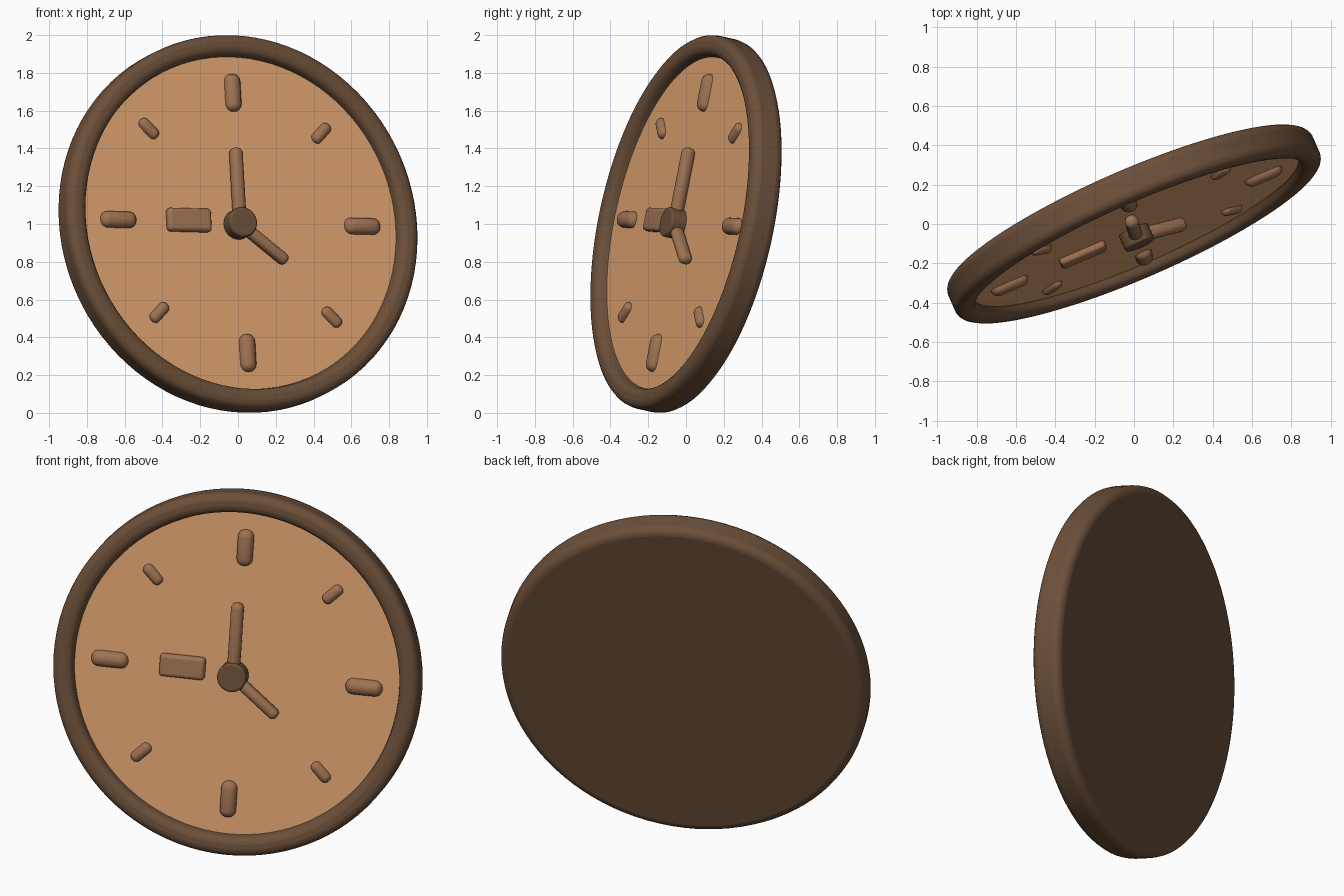
import bpy, bmesh, math
from mathutils import Matrix, Vector

if "Cube" in bpy.data.objects:
    bpy.data.objects.remove(bpy.data.objects["Cube"])

# Clock frame: local x = 3 o'clock, y = 12 o'clock, z = out of the dial
U = Vector((0.918, 0.395, -0.025)).normalized()
N = U.cross(Vector((-0.057, 0.192, 0.980))).normalized()
V = N.cross(U)
FRAME = Matrix.Translation((0, 0, 1)) @ Matrix((U, V, N)).transposed().to_4x4()


def material(name, rgb):
    m = bpy.data.materials.new(name)
    m.diffuse_color = (*rgb, 1)
    m.use_nodes = True
    m.node_tree.nodes["Principled BSDF"].inputs["Base Color"].default_value = m.diffuse_color
    return m


WOOD = material("dark_wood", (0.15, 0.08, 0.042))
DIAL = material("dial_tan", (0.72, 0.36, 0.16))
MARK = material("mark_brown", (0.35, 0.17, 0.085))


def add(name, bm, mat, local=Matrix(), bevel=0, segments=4):
    bmesh.ops.recalc_face_normals(bm, faces=bm.faces)
    me = bpy.data.meshes.new(name)
    bm.to_mesh(me)
    bm.free()
    me.materials.append(mat)
    ob = bpy.data.objects.new(name, me)
    bpy.context.collection.objects.link(ob)
    ob.matrix_world = FRAME @ local
    if bevel:
        b = ob.modifiers.new("round", 'BEVEL')
        b.width, b.segments, b.limit_method = bevel, segments, 'ANGLE'
    bpy.ops.object.select_all(action='DESELECT')
    ob.select_set(True)
    bpy.context.view_layer.objects.active = ob
    bpy.ops.object.shade_smooth_by_angle(angle=math.radians(40))
    return ob


def lathe(name, profile, mat, steps=96, local=Matrix(), **kw):
    # spin (radius, height) points about the clock axis
    bm = bmesh.new()
    vs = [bm.verts.new((r, 0, z)) for r, z in profile]
    es = [bm.edges.new(p) for p in zip(vs, vs[1:])]
    bmesh.ops.spin(bm, geom=vs + es, cent=(0, 0, 0), axis=(0, 0, 1),
                   angle=math.tau, steps=steps)
    bmesh.ops.remove_doubles(bm, verts=bm.verts, dist=1e-4)
    return add(name, bm, mat, local, **kw)


def bar(name, centre, size, angle, mat, bevel):
    # rounded box lying on the dial, long side along the given angle
    bm = bmesh.new()
    bmesh.ops.create_cube(bm, size=1)
    bmesh.ops.scale(bm, vec=size, verts=bm.verts)
    local = Matrix.Translation(centre) @ Matrix.Rotation(angle, 4, 'Z')
    return add(name, bm, mat, local, bevel)


# Case with raised rim, and the dial set into it
lathe("case", [(0, -0.085), (1.011, -0.085), (1.011, 0.085), (0.9, 0.085),
               (0.9, 0.0), (0, 0.0)], WOOD, bevel=0.045)
lathe("dial", [(0, -0.02), (0.92, -0.02), (0.92, 0.028), (0, 0.028)], DIAL)

# Hour marks: long at the quarters, short between
for i in range(8):
    a = i * math.pi / 4
    size = (0.13, 0.062, 0.07) if i % 2 else (0.205, 0.09, 0.09)
    bar(f"hour_mark_{i + 1}", (0.703 * math.cos(a), 0.703 * math.sin(a), 0.022),
        size, a, MARK, size[1] * 0.46 if i % 2 == 0 else 0.028)

# Date window plate
bar("date_window", (-0.3, 0.006, 0.035), (0.25, 0.125, 0.06), 0, MARK, 0.02)


# Hands start under the hub
def hand(name, angle, length, width):
    c = length / 2
    bar(name, (-0.015 + c * math.cos(angle), -0.01 + c * math.sin(angle), 0.06),
        (length, width, 0.07), angle, MARK, width * 0.45)


hand("minute_hand", math.radians(90), 0.41, 0.07)
hand("hour_hand", math.radians(-38), 0.325, 0.062)

# Hub
lathe("hub", [(0, 0.0), (0.08, 0.0), (0.08, 0.112), (0, 0.112)], WOOD, steps=32,
      local=Matrix.Translation((-0.015, -0.01, 0)), bevel=0.01, segments=2)
